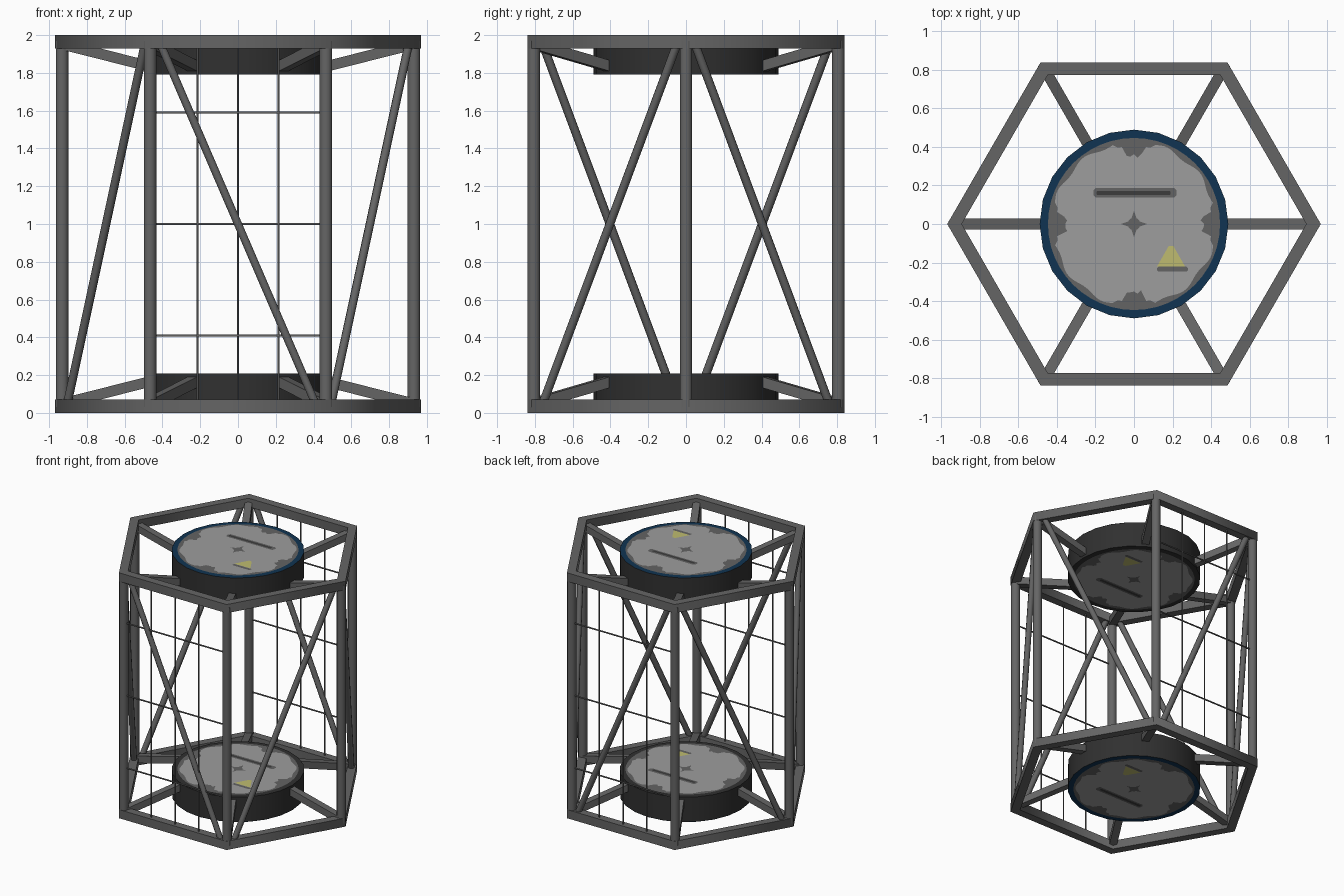
import bpy, bmesh, math
from mathutils import Vector, Matrix

if "Cube" in bpy.data.objects:
    bpy.data.objects.remove(bpy.data.objects["Cube"])


def mat(name, r, g, b):
    m = bpy.data.materials.new(name)
    m.diffuse_color = (r, g, b, 1)
    m.use_nodes = True
    m.node_tree.nodes["Principled BSDF"].inputs["Base Color"].default_value = m.diffuse_color
    return m


FRAME = mat("frame grey", 0.13, 0.13, 0.13)
BLACK = mat("hub black", 0.03, 0.03, 0.03)
BLUE = mat("rim blue", 0.005, 0.034, 0.085)
LIGHT = mat("plate light grey", 0.34, 0.34, 0.34)
MARK = mat("mark grey", 0.125, 0.125, 0.125)
DARK = mat("groove dark grey", 0.045, 0.045, 0.045)
YELLOW = mat("marker yellow", 0.52, 0.50, 0.16)


def finish(name, bm, material, angle=65):
    """Turn a bmesh into an object, smooth but with hard edges kept sharp."""
    bmesh.ops.recalc_face_normals(bm, faces=bm.faces[:])
    for f in bm.faces:
        f.smooth = True
    for e in bm.edges:
        e.smooth = e.calc_face_angle(math.pi) < math.radians(angle)
    me = bpy.data.meshes.new(name)
    bm.to_mesh(me)
    bm.free()
    me.materials.append(material)
    ob = bpy.data.objects.new(name, me)
    bpy.context.collection.objects.link(ob)
    return ob


def bar(bm, a, b, r, n=8):
    """Add an n-sided bar from a to b; r is the distance to its flats."""
    a, b = Vector(a), Vector(b)
    d = b - a
    rot = d.to_track_quat('Z', 'Y').to_matrix().to_4x4()
    m = Matrix.Translation((a + b) / 2) @ rot @ Matrix.Rotation(math.pi / n, 4, 'Z')
    rr = r / math.cos(math.pi / n)
    bmesh.ops.create_cone(bm, cap_ends=True, segments=n, radius1=rr, radius2=rr,
                          depth=d.length, matrix=m)


def polar(r, deg, z=0.0):
    t = math.radians(deg)
    return Vector((r * math.cos(t), r * math.sin(t), z))


# Hexagonal end rings
for name, z0 in (("bottom_ring", 0.0), ("top_ring", 1.93)):
    bm = bmesh.new()
    rows = [[bm.verts.new(polar(r, 60 * i, z)) for i in range(6)]
            for r, z in ((0.97, z0), (0.97, z0 + 0.07), (0.895, z0 + 0.07), (0.895, z0))]
    for k in range(4):
        p, q = rows[k], rows[(k + 1) % 4]
        for i in range(6):
            j = (i + 1) % 6
            bm.faces.new((p[i], p[j], q[j], q[i]))
    finish(name, bm, FRAME)

# Corner posts
bm = bmesh.new()
for i in range(6):
    bar(bm, polar(0.931, 60 * i, 0.03), polar(0.931, 60 * i, 1.97), 0.033)
finish("corner_posts", bm, FRAME)

# Diagonal braces: (corner at the bottom, corner at the top)
bm = bmesh.new()
for lo, hi in ((300, 240), (60, 120), (300, 0), (60, 0), (180, 240), (180, 120)):
    a, b = polar(0.931, lo), polar(0.931, hi)
    p, q = a.lerp(b, 0.06), b.lerp(a, 0.06)
    p.z, q.z = 0.05, 1.95
    bar(bm, p, q, 0.021)
finish("diagonal_braces", bm, FRAME)

# Sloping spokes from rings to hubs
bm = bmesh.new()
for i in range(6):
    for flip in (False, True):
        z1, z2 = (1.95, 1.83) if flip else (0.05, 0.17)
        bar(bm, polar(0.925, 60 * i, z1), polar(0.45, 60 * i, z2), 0.028, 4)
finish("spokes", bm, FRAME)

# Thin wire grids in the front and back panels
for name, y in (("front_wire_grid", -0.81), ("back_wire_grid", 0.81)):
    bm = bmesh.new()
    for x in (-0.215, 0, 0.215):
        bar(bm, (x, y, 0.05), (x, y, 1.95), 0.005, 6)
    for z in (0.41, 1.0, 1.59):
        bar(bm, (-0.46, y, z), (0.46, y, z), 0.005, 6)
    finish(name, bm, FRAME)


def plate(name, pts, place, lift, material):
    """Thin painted plate with the given outline on a hub face."""
    me = bpy.data.meshes.new(name)
    me.from_pydata([place @ Vector((x, y, lift)) for x, y in pts], [],
                   [list(range(len(pts)))])
    me.materials.append(material)
    ob = bpy.data.objects.new(name, me)
    bpy.context.collection.objects.link(ob)


def rect(x0, x1, y0, y1):
    c = (y1 - y0) / 4
    return [(x0 + c, y0), (x1 - c, y0), (x1, y0 + c), (x1, y1 - c),
            (x1 - c, y1), (x0 + c, y1), (x0, y1 - c), (x0, y0 + c)]


def circle(r, n):
    return [polar(r, 360 * i / n).to_2d() for i in range(n)]


def worn_radius(deg):
    """Light plate edge: deep notches at the four compass points, ragged rim."""
    off = abs((deg + 45) % 90 - 45)
    if off < 8.5:
        return 0.355 + 0.01 * math.cos(deg * 0.9)
    if off < 15:
        return 0.405
    return 0.424 + 0.01 * math.sin(math.radians(deg * 12))


worn = [polar(worn_radius(3 * i), 3 * i).to_2d() for i in range(120)]
cross = [polar(0.07 if i % 4 == 0 else 0.033, 22.5 * i).to_2d() for i in range(16)]
triangle = [(0.12, -0.22), (0.265, -0.22), (0.205, -0.115), (0.18, -0.115)]

# Round hubs with marked plates on both faces
for hub, z0, z1, outer in (("bottom_hub", 0.006, 0.208, -1), ("top_hub", 1.792, 1.994, 1)):
    bm = bmesh.new()
    bmesh.ops.create_cone(bm, cap_ends=True, segments=24, radius1=0.49, radius2=0.49,
                          depth=z1 - z0, matrix=Matrix.Translation((0, 0, (z0 + z1) / 2)))
    finish(hub, bm, BLACK)
    for side in (1, -1):
        place = Matrix.Translation((0, 0, z1 if side > 0 else z0))
        if side < 0:
            place = place @ Matrix.Rotation(math.pi, 4, 'X')
        tag = hub + ("_upper_" if side > 0 else "_lower_")
        if side == outer:
            plate(tag + "rim", circle(0.49, 24), place, 0.001, BLUE)
        plate(tag + "border", circle(0.447, 48), place, 0.002, MARK)
        plate(tag + "plate", worn, place, 0.003, LIGHT)
        plate(tag + "centre_mark", cross, place, 0.0045, MARK)
        plate(tag + "slot", rect(-0.21, 0.22, 0.137, 0.188), place, 0.0045, MARK)
        plate(tag + "groove", rect(-0.195, 0.19, 0.15, 0.172), place, 0.0055, DARK)
        plate(tag + "triangle_base", rect(0.12, 0.28, -0.248, -0.222), place, 0.0045, MARK)
        plate(tag + "triangle", triangle, place, 0.0055, YELLOW)
